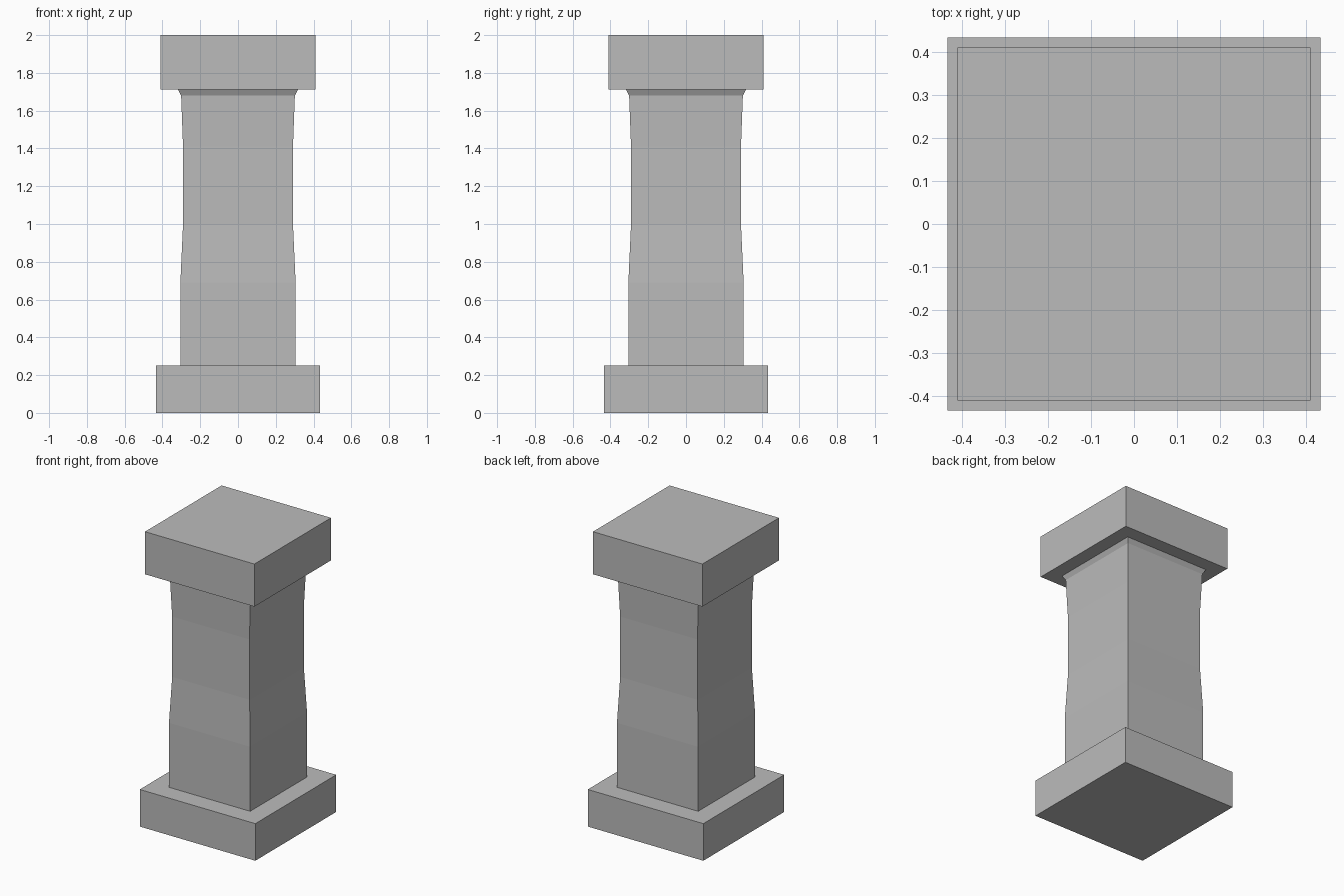
import bpy
import bmesh

cube = bpy.data.objects.get("Cube")
if cube:
    bpy.data.objects.remove(cube, do_unlink=True)

stone = bpy.data.materials.new("grey_stone")
stone.use_nodes = True
GREY = (0.5, 0.5, 0.5, 1)
stone.diffuse_color = GREY
stone.node_tree.nodes["Principled BSDF"].inputs["Base Color"].default_value = GREY


def square_loft(name, profile):
    """Stack square rings given as (half width, height) and cap both ends."""
    bm = bmesh.new()
    rings = [[bm.verts.new((sx * w, sy * w, z))
              for sx, sy in ((-1, -1), (1, -1), (1, 1), (-1, 1))]
             for w, z in profile]
    for low, high in zip(rings, rings[1:]):
        for i in range(4):
            j = (i + 1) % 4
            bm.faces.new((low[i], low[j], high[j], high[i]))
    bm.faces.new(rings[0][::-1])
    bm.faces.new(rings[-1])
    mesh = bpy.data.meshes.new(name)
    bm.to_mesh(mesh)
    bm.free()
    mesh.materials.append(stone)
    obj = bpy.data.objects.new(name, mesh)
    bpy.context.collection.objects.link(obj)
    return obj


# Plinth at the bottom
square_loft("base_block", [(0.434, 0), (0.434, 0.252)])

# Waisted shaft with a small flare under the cap
square_loft("shaft", [(0.305, 0.252), (0.305, 0.69), (0.291, 1.0),
                      (0.291, 1.41), (0.301, 1.68), (0.317, 1.711)])

# Block on top
square_loft("cap_block", [(0.411, 1.711), (0.411, 2)])
